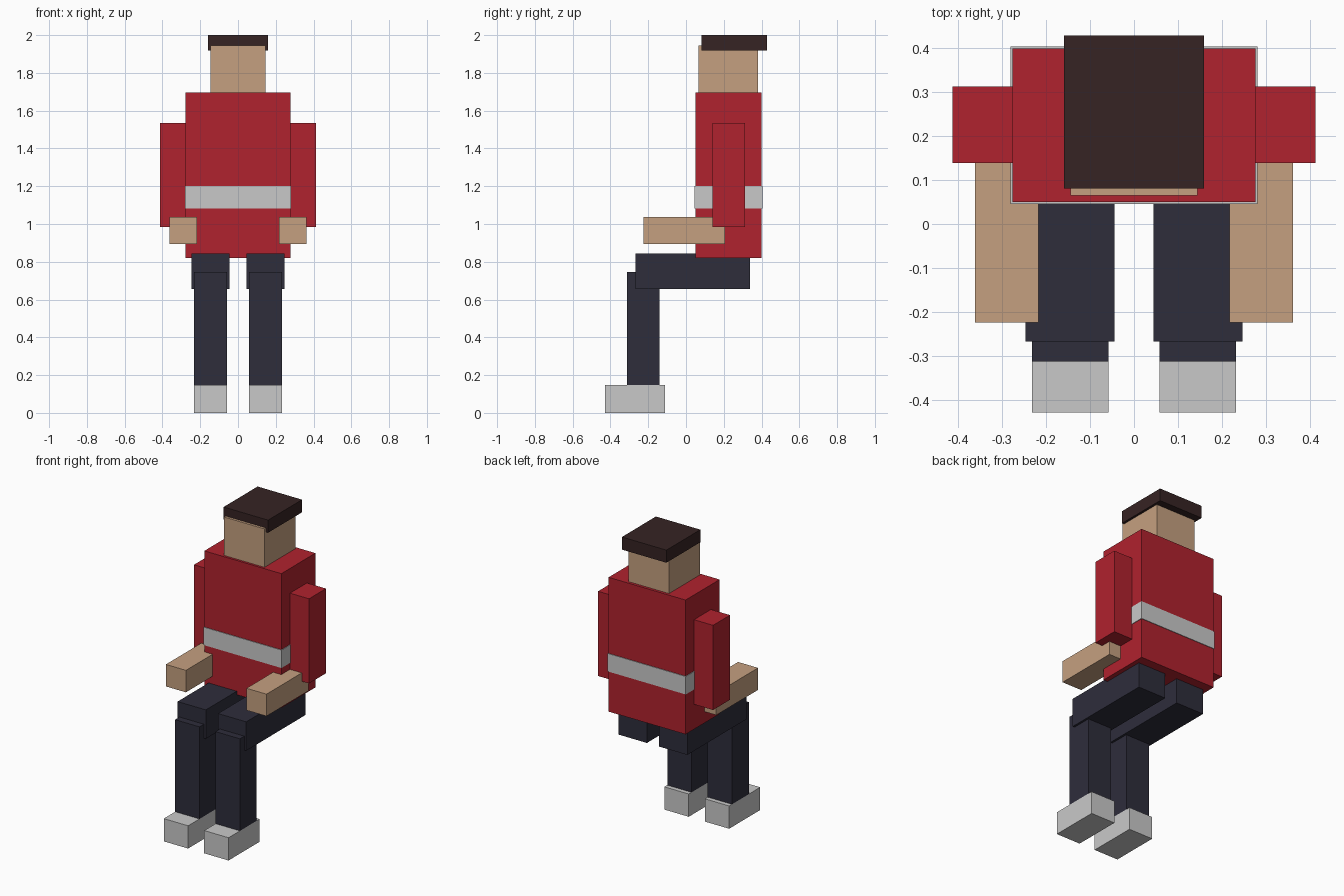
import bpy

if "Cube" in bpy.data.objects:
    bpy.data.objects.remove(bpy.data.objects["Cube"])


def material(name, r, g, b):
    def lin(c):
        c /= 255
        return c / 12.92 if c <= 0.04045 else ((c + 0.055) / 1.055) ** 2.4
    m = bpy.data.materials.new(name)
    m.diffuse_color = (lin(r), lin(g), lin(b), 1)
    m.use_nodes = True
    m.node_tree.nodes["Principled BSDF"].inputs["Base Color"].default_value = m.diffuse_color
    return m


red = material("red cloth", 176, 34, 46)
skin = material("skin", 197, 160, 128)
navy = material("dark trousers", 46, 45, 59)
grey = material("light grey", 201, 201, 201)
brown = material("dark brown hair", 54, 35, 35)


def box(name, mat, x, y, z):
    """Box spanning the given (min, max) ranges."""
    spans = (x, y, z)
    bpy.ops.mesh.primitive_cube_add(size=1)
    ob = bpy.context.object
    ob.name = name
    ob.location = [(a + b) / 2 for a, b in spans]
    ob.scale = [b - a for a, b in spans]
    bpy.ops.object.transform_apply(location=True, scale=True)
    ob.data.materials.append(mat)
    return ob


def pair(name, mat, x, y, z):
    """The same box on both sides of the body."""
    box(name + "_left", mat, x, y, z)
    box(name + "_right", mat, (-x[1], -x[0]), y, z)


# Head and hair
box("head", skin, (-0.145, 0.145), (0.065, 0.382), (1.66, 1.945))
box("hair", brown, (-0.16, 0.16), (0.081, 0.43), (1.918, 2.0))

# Jumper with a pale band
box("torso", red, (-0.277, 0.277), (0.05, 0.40), (0.821, 1.695))
box("waist_band", grey, (-0.281, 0.281), (0.046, 0.404), (1.083, 1.20))

# Arms bent forward at the elbow
pair("sleeve", red, (0.243, 0.414), (0.139, 0.313), (0.983, 1.534))
pair("forearm", skin, (0.218, 0.362), (-0.224, 0.206), (0.895, 1.038))

# Seated legs
pair("thigh", navy, (0.044, 0.247), (-0.268, 0.339), (0.656, 0.844))
pair("shin", navy, (0.058, 0.233), (-0.313, -0.14), (0.148, 0.747))
pair("shoe", grey, (0.058, 0.233), (-0.43, -0.111), (0.0, 0.148))
